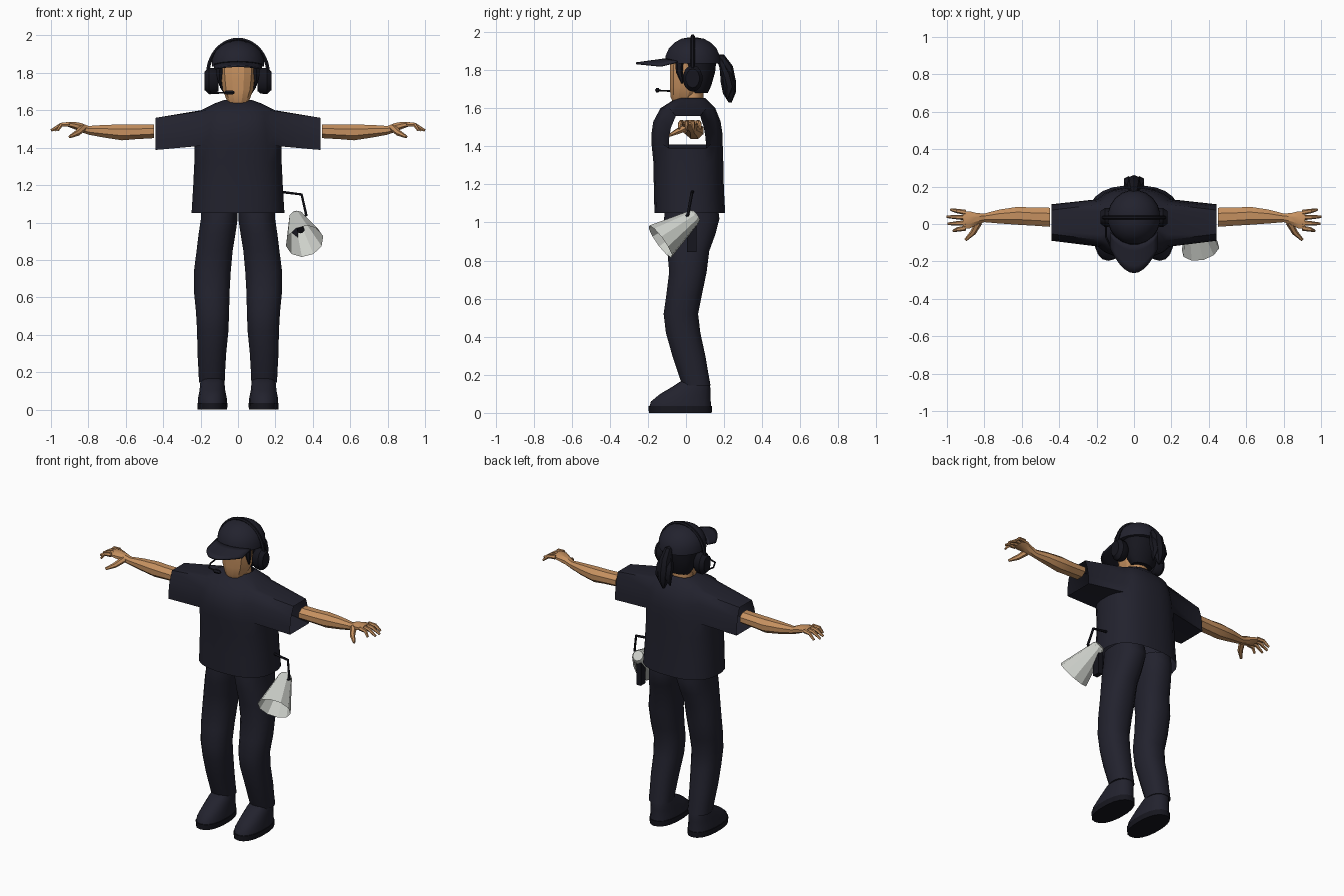
import bpy, bmesh, math
from mathutils import Vector

cube = bpy.data.objects.get("Cube")
if cube:
    bpy.data.objects.remove(cube)


def material(name, rgb):
    m = bpy.data.materials.new(name)
    m.use_nodes = True
    m.diffuse_color = (*rgb, 1)
    m.node_tree.nodes["Principled BSDF"].inputs["Base Color"].default_value = (*rgb, 1)
    return m


NAVY = material("dark navy cloth", (0.016, 0.016, 0.027))
BLACK = material("black", (0.008, 0.008, 0.013))
SKIN = material("tan skin", (0.56, 0.28, 0.115))
GREY = material("light grey", (0.62, 0.64, 0.60))


def finish(bm, name, mat, angle=40):
    bmesh.ops.recalc_face_normals(bm, faces=bm.faces)
    me = bpy.data.meshes.new(name)
    bm.to_mesh(me)
    bm.free()
    ob = bpy.data.objects.new(name, me)
    bpy.context.collection.objects.link(ob)
    me.materials.append(mat)
    shade(ob, angle)
    return ob


def shade(ob, angle):
    bpy.ops.object.select_all(action='DESELECT')
    ob.select_set(True)
    bpy.context.view_layer.objects.active = ob
    if angle:
        bpy.ops.object.shade_smooth_by_angle(angle=math.radians(angle))


def loft_mesh(rings, n=16, axis='z', power=2.0, caps=True):
    """Rings are (centre, half width, half depth) across the given axis."""
    bm = bmesh.new()
    loops = []
    for centre, a, b in rings:
        loop = []
        for i in range(n):
            t = math.tau * (i + 0.5) / n
            c, s = math.cos(t), math.sin(t)
            u = a * math.copysign(abs(c) ** (2 / power), c)
            v = b * math.copysign(abs(s) ** (2 / power), s)
            off = (u, v, 0) if axis == 'z' else (0, u, v)
            loop.append(bm.verts.new(Vector(centre) + Vector(off)))
        loops.append(loop)
    for lo, hi in zip(loops, loops[1:]):
        for i in range(n):
            j = (i + 1) % n
            bm.faces.new((lo[i], lo[j], hi[j], hi[i]))
    if caps:
        bm.faces.new(loops[0])
        bm.faces.new(loops[-1])
    return bm


def column(name, mat, x, rows, n=16, power=2.0, caps=True, angle=40):
    """Upright loft; rows are (z, y centre, half width, half depth)."""
    rings = [((x, cy, z), rx, ry) for z, cy, rx, ry in rows]
    return finish(loft_mesh(rings, n, 'z', power, caps), name, mat, angle)


def tube(name, mat, points, radii, res=1, angle=40):
    cu = bpy.data.curves.new(name, 'CURVE')
    cu.dimensions = '3D'
    cu.bevel_depth = 1
    cu.bevel_resolution = res
    cu.use_fill_caps = True
    sp = cu.splines.new('POLY')
    sp.points.add(len(points) - 1)
    for k, p in enumerate(points):
        sp.points[k].co = (*p, 1)
        sp.points[k].radius = radii[k] if isinstance(radii, list) else radii
    ob = bpy.data.objects.new(name, cu)
    bpy.context.collection.objects.link(ob)
    cu.materials.append(mat)
    shade(ob, 0)
    bpy.ops.object.convert(target='MESH')
    shade(bpy.context.object, angle)


def box(name, mat, centre, size):
    bm = bmesh.new()
    bmesh.ops.create_cube(bm, size=1)
    bmesh.ops.scale(bm, vec=size, verts=bm.verts)
    bmesh.ops.translate(bm, vec=centre, verts=bm.verts)
    return finish(bm, name, mat)


# Shirt: hollow body, with side openings pulled out into sleeves
body = [(1.05, .02, .25, .187), (1.18, .015, .242, .185), (1.32, .012, .235, .185),
        (1.41, .006, .235, .188), (1.47, .005, .225, .187), (1.53, .005, .215, .178),
        (1.60, .01, .2, .145), (1.635, .02, .13, .1), (1.655, .03, .075, .07)]
bm = loft_mesh([((0, cy, z), rx, ry) for z, cy, rx, ry in body], 24, power=2.5, caps=False)
holes = [f for f in bm.faces if 1.41 < f.calc_center_median().z < 1.6
         and abs(f.calc_center_median().y - .005) < .11 and abs(f.calc_center_median().x) > .1]
bmesh.ops.delete(bm, geom=holes, context='FACES')
rim = [e for e in bm.edges if e.is_boundary
       and all(1.4 < v.co.z < 1.61 for v in e.verts)]
reach = max(abs(v.co.y - .006) for e in rim for v in e.verts)
new = bmesh.ops.extrude_edge_only(bm, edges=rim)["geom"]
for v in (g for g in new if isinstance(g, bmesh.types.BMVert)):
    up = (v.co.z - 1.41) / .19
    v.co.x = math.copysign(.44, v.co.x)
    v.co.y = .008 + (v.co.y - .006) / reach * (.098 - .015 * up * up)
    v.co.z = 1.388 + .172 * up
finish(bm, "shirt", NAVY, 50)

leg = [(.145, .055, .07, .075), (.2, .04, .072, .08), (.3, .015, .078, .088),
       (.42, -.015, .085, .092), (.52, -.027, .09, .092), (.62, -.01, .096, .095),
       (.74, .01, .1, .1), (.85, .012, .098, .112), (.94, .022, .1, .135),
       (1.02, .03, .1, .148), (1.08, .03, .1, .14)]
shoe = [(.03, -.03, .079, .163), (.06, -.027, .078, .157), (.10, -.003, .07, .132),
        (.14, .03, .066, .097), (.165, .045, .058, .075)]
leg_x = [.14, .14, .14, .135, .136, .14, .137, .125, .112, .1, .1]

for s, side in ((1, "left"), (-1, "right")):
    # Trouser leg and shoe
    rings = [((s * x, cy, z), rx, ry) for x, (z, cy, rx, ry) in zip(leg_x, leg)]
    finish(loft_mesh(rings, 16, power=2.3), side + "_trouser_leg", NAVY, 50)
    column(side + "_shoe", NAVY, s * .137, shoe, 18, 2.3)
    column(side + "_sole", BLACK, s * .137, [(0, -.03, .08, .165), (.035, -.03, .082, .167)], 18, 2.3)

    # Forearm and palm
    arm = [(.45, .036, 1.488, .055, .04), (.55, .04, 1.484, .052, .042),
           (.62, .044, 1.482, .052, .046), (.72, .04, 1.488, .04, .036),
           (.80, .033, 1.493, .025, .025), (.84, .027, 1.508, .034, .026),
           (.88, .022, 1.52, .05, .02), (.915, .02, 1.526, .05, .013)]
    rings = [((s * x, cy, z), ry, rz) for x, cy, z, ry, rz in arm]
    finish(loft_mesh(rings, 8, 'x'), side + "_forearm", SKIN, 25)

    # Fingers and thumb
    for k, tip in enumerate((.965, .995, 1.0, .98)):
        y = -.022 + k * .028
        spread = y + (y - .02) * .35
        pts = [(s * .9, y, 1.526), (s * .945, (y + spread) / 2, 1.523), (s * tip, spread, 1.492)]
        tube(f"{side}_finger_{k + 1}", SKIN, pts, [.014, .012, .007], angle=25)
    tube(side + "_thumb", SKIN, [(s * .83, .01, 1.505), (s * .86, -.045, 1.478),
                                 (s * .9, -.085, 1.458)], [.02, .016, .008], angle=25)

    # Ear cup with side padding
    cup = [(.105, .04, .055), (.12, .05, .068), (.155, .052, .07), (.178, .036, .05)]
    rings = [((s * x, .035, 1.757), a, b) for x, a, b in cup]
    finish(loft_mesh(rings, 14, 'x'), side + "_ear_cup", BLACK, 35)
    # Loose hair in front of the ear
    tube(side + "_side_hair", BLACK, [(s * .095, -.035, 1.85), (s * .1, -.035, 1.79),
                                      (s * .095, -.02, 1.73)], [.022, .018, .005])

# Neck and head
column("neck", SKIN, 0, [(1.59, .035, .068, .06), (1.74, .03, .06, .058)], 10)
column("head", SKIN, 0, [(1.63, -.025, .045, .045), (1.66, -.015, .065, .068),
                         (1.71, -.003, .084, .084), (1.77, .003, .092, .09),
                         (1.83, .01, .097, .098), (1.88, .02, .09, .095)], 12, 2.5, angle=20)

# Hair and ponytail
column("back_hair", BLACK, 0, [(1.68, .07, .07, .045), (1.72, .068, .098, .065),
                               (1.79, .068, .112, .085), (1.86, .06, .12, .1)], 14)
tube("ponytail", BLACK, [(0, .15, 1.865), (0, .185, 1.86), (0, .212, 1.81), (0, .222, 1.74),
                         (0, .228, 1.68), (0, .232, 1.63)], [.018, .026, .036, .04, .034, .008], 2)
for x in (-.03, .03):
    tube("ponytail_lock", BLACK, [(x * .3, .18, 1.85), (x, .215, 1.77), (x, .23, 1.71),
                                  (x * 1.2, .215, 1.65)], [.015, .026, .026, .004])

# Cap dome and curved brim
dome = [(1.835, .035, .142, .148), (1.875, .035, .14, .144), (1.915, .035, .122, .126),
        (1.945, .035, .092, .096), (1.965, .035, .055, .06), (1.972, .035, .02, .02)]
column("cap_dome", NAVY, 0, dome, 20, angle=50)
bm = bmesh.new()
cols, rows = 10, 4
grid = []
for i in range(cols + 1):
    u = 2 * i / cols - 1
    back = .045 - .148 * math.sqrt(1 - (.8 * u) ** 2)
    front = -.262 + .13 * u * u
    grid.append([bm.verts.new((.125 * u, back + (front - back) * k / rows,
                               1.858 - .022 * k / rows - .014 * u * u)) for k in range(rows + 1)])
for i in range(cols):
    for k in range(rows):
        bm.faces.new((grid[i][k], grid[i + 1][k], grid[i + 1][k + 1], grid[i][k + 1]))
brim = finish(bm, "cap_brim", NAVY)
mod = brim.modifiers.new("thickness", 'SOLIDIFY')
mod.thickness = .01
mod.offset = 0

# Headset band, boom and microphone
arc = [math.pi * k / 20 for k in range(21)]
tube("headset_band", BLACK, [(.162 * math.cos(t), .035, 1.79 + .188 * math.sin(t)) for t in arc], .011)
tube("microphone_boom", BLACK, [(-.15, .02, 1.7), (-.15, -.07, 1.69), (-.12, -.13, 1.692),
                                (-.05, -.15, 1.695)], .005)
tube("microphone", BLACK, [(-.072, -.148, 1.694), (-.062, -.15, 1.695), (-.03, -.15, 1.695),
                           (-.02, -.15, 1.695)], [.006, .013, .013, .006])

# Megaphone: faceted open horn, back cap, grip and carrying strap
start, end = Vector((.312, .045, 1.03)), Vector((.356, -.135, .9))
length = (end - start).length
turn = (end - start).to_track_quat('Z', 'Y')
for name, mat, rows, capped in (
        ("megaphone_horn", GREY, [(0, 0, .04, .04), (length, 0, .103, .103)], False),
        ("megaphone_back", GREY, [(-.012, 0, .032, .032), (.004, 0, .041, .041)], True),
        ("megaphone_driver", BLACK, [(.01, 0, .015, .015), (length * .55, 0, .02, .02)], True)):
    part = column(name, mat, 0, rows, 10, caps=capped, angle=15)
    part.location = start
    part.rotation_mode = 'QUATERNION'
    part.rotation_quaternion = turn
box("megaphone_grip", BLACK, (.305, .03, .92), (.032, .05, .15))
tube("megaphone_strap", BLACK, [(.22, .035, 1.165), (.34, .03, 1.15), (.365, .01, 1.04),
                                (.335, -.01, 1.02)], .008)
